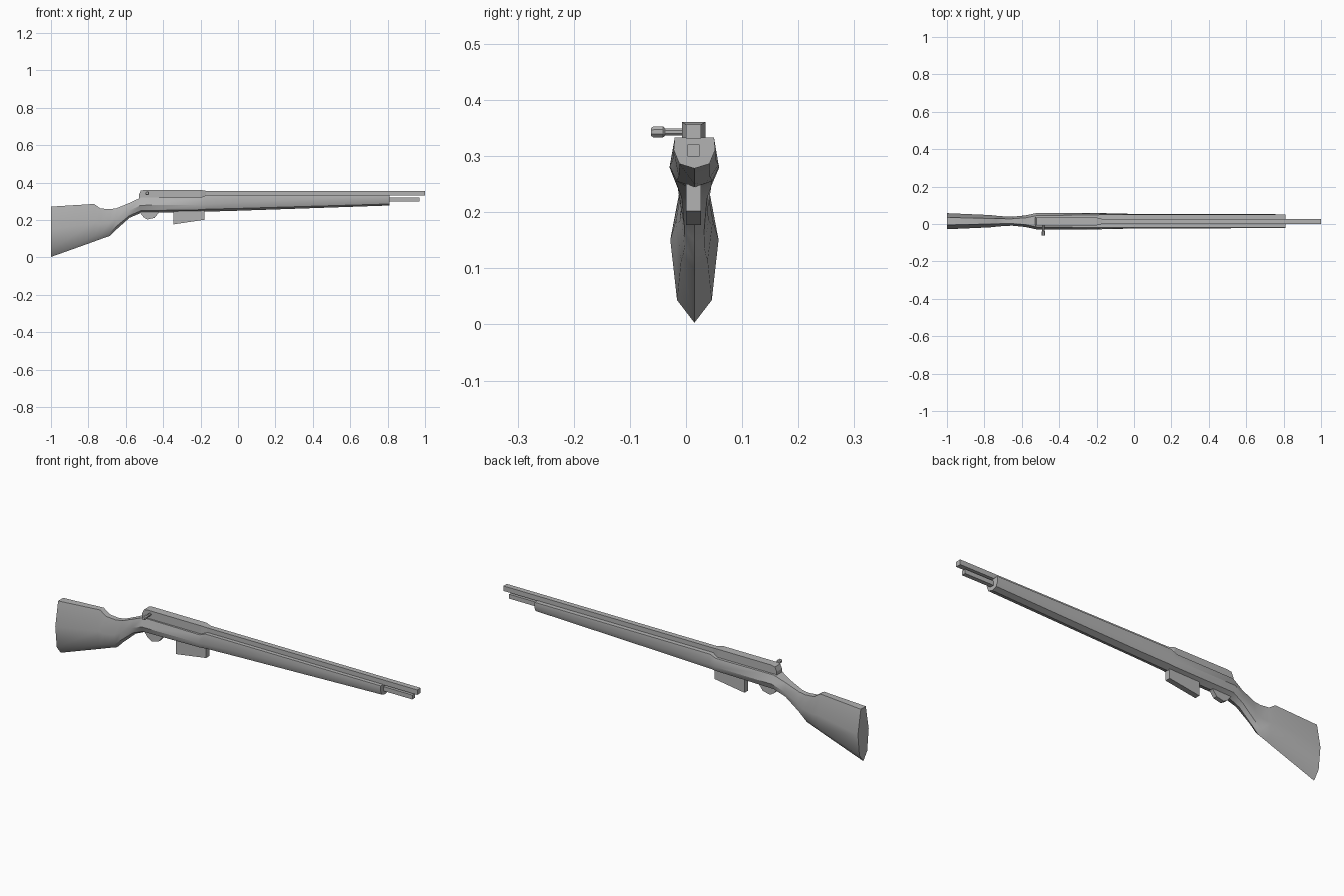
import bpy, bmesh, math
from mathutils import Vector

if "Cube" in bpy.data.objects:
    bpy.data.objects.remove(bpy.data.objects["Cube"])

grey = bpy.data.materials.new("plain grey")
grey.use_nodes = True
GREY = (0.45, 0.45, 0.45, 1)
grey.diffuse_color = GREY
grey.node_tree.nodes["Principled BSDF"].inputs["Base Color"].default_value = GREY

MID = 0.0135  # centre line of the metal parts


def finish(name, bm, smooth=False):
    bmesh.ops.recalc_face_normals(bm, faces=bm.faces)
    mesh = bpy.data.meshes.new(name)
    bm.to_mesh(mesh)
    bm.free()
    mesh.materials.append(grey)
    obj = bpy.data.objects.new(name, mesh)
    bpy.context.collection.objects.link(obj)
    if smooth:
        bpy.ops.object.select_all(action='DESELECT')
        obj.select_set(True)
        bpy.context.view_layer.objects.active = obj
        bpy.ops.object.shade_smooth_by_angle(angle=math.radians(40))
    return obj


def loft(name, rings, smooth=False):
    """Skin a list of equal-length point rings and cap both ends."""
    bm = bmesh.new()
    loops = [[bm.verts.new(p) for p in ring] for ring in rings]
    n = len(loops[0])
    for a, b in zip(loops, loops[1:]):
        for i in range(n):
            j = (i + 1) % n
            bm.faces.new((a[i], a[j], b[j], b[i]))
    bm.faces.new(loops[0])
    bm.faces.new(loops[-1])
    return finish(name, bm, smooth)


def side_plate(name, profile, half):
    """Extrude an x-z outline across the centre line."""
    return loft(name, [[(x, MID + s * half, z) for x, z in profile] for s in (-1, 1)])


def bar(name, x0, x1, z0, z1, half):
    return side_plate(name, [(x0, z0), (x1, z0), (x1, z1), (x0, z1)], half)


# Stock: x, top, bottom, half width, top half width, height of widest point
stations = [
    (-1.0, .272, .003, .043, .020, .55),
    (-.77, .286, .085, .033, .015, .50),
    (-.735, .262, .098, .029, .014, .50),
    (-.685, .258, .115, .025, .013, .50),
    (-.65, .263, .150, .024, .013, .50),
    (-.58, .292, .212, .031, .018, .50),
    (-.52, .320, .238, .044, .030, .50),
    (-.20, .320, .244, .044, .034, .50),
    (-.17, .333, .245, .043, .035, .45),
    (0.0, .333, .250, .039, .035, .50),
    (.81, .333, .278, .037, .035, .60),
]
rings = []
for x, top, bottom, wide, flat, mid in stations:
    h = top - bottom
    half = [(flat, top), (wide, bottom + mid * h), (wide * .72, bottom + .15 * h)]
    ring = [(x, .015 + y, z) for y, z in half] + [(x, .015, bottom)]
    ring += [(x, .015 - y, z) for y, z in reversed(half)]
    rings.append(ring)
loft("stock", rings, smooth=True)

# Barrel and the rod beneath it
bar("barrel", -.20, 1.0, .331, .356, .0135)
bar("under_barrel_rod", .78, .97, .299, .321, .0105)

# Receiver, with sloped rear and tapered front
outline = [(-.53, .318, .335, .021), (-.52, .318, .357, .021), (-.50, .318, .361, .021),
           (-.20, .318, .361, .021), (-.17, .331, .356, .0135)]
loft("receiver", [[(x, MID - w, lo), (x, MID + w, lo), (x, MID + w, hi), (x, MID - w, hi)]
                  for x, lo, hi, w in outline])

# Magazine and trigger housing
side_plate("magazine", [(-.345, .177), (-.178, .202), (-.178, .27), (-.345, .27)], .0135)
side_plate("trigger_guard", [(-.54, .26), (-.505, .215), (-.485, .203), (-.445, .212),
                             (-.415, .25), (-.415, .26)], .0105)


# Bolt handle: octagonal shaft with a rounded-off knob
def oct_ring(y, r):
    return [(-.485 + r * math.cos(a), y, .343 + r * math.sin(a))
            for a in (math.pi * (i + .5) / 4 for i in range(8))]


handle = [(0.0, .007), (-.037, .007), (-.041, .0105), (-.058, .0105), (-.062, .008)]
loft("bolt_handle", [oct_ring(y, r) for y, r in handle])
